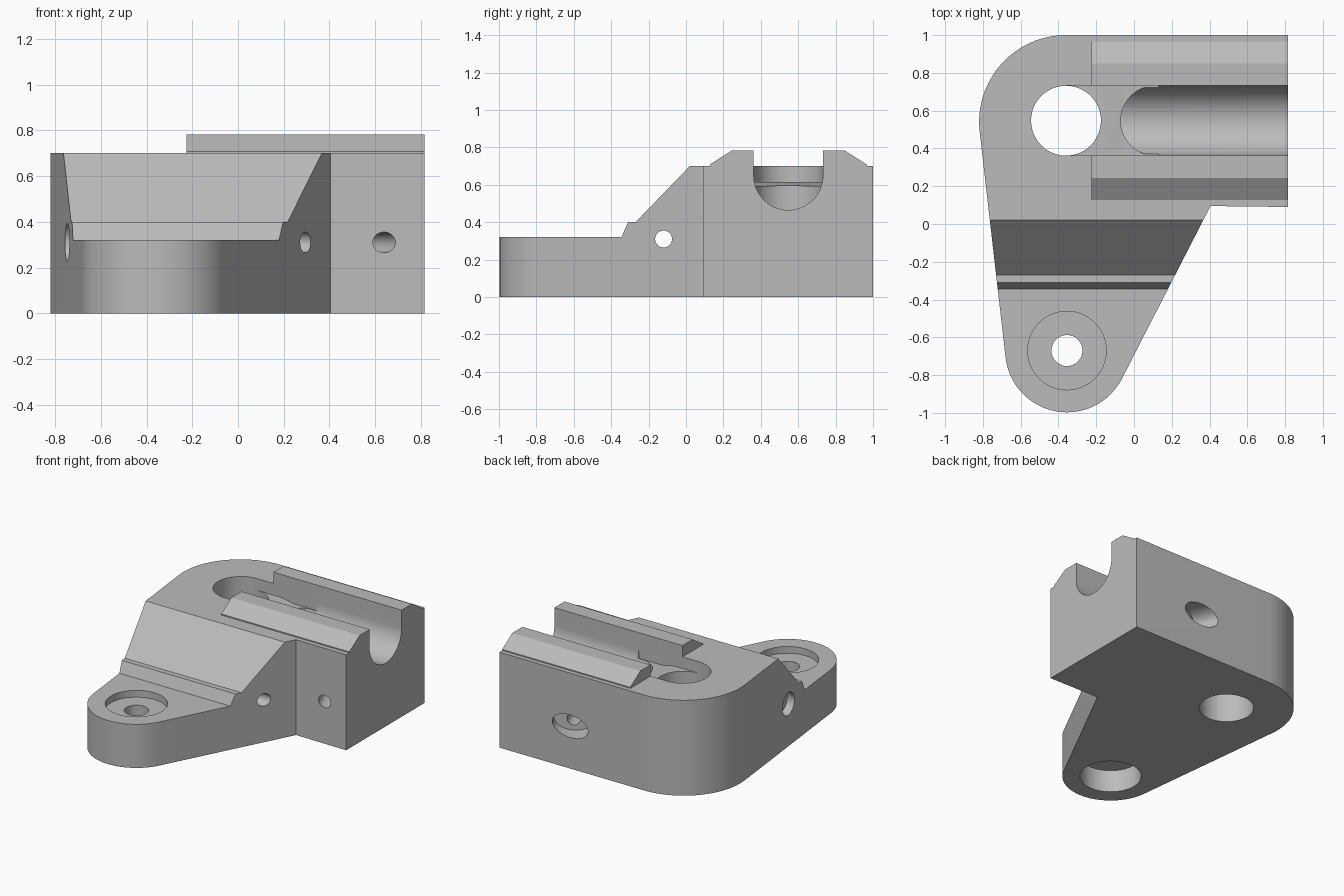
import bpy, bmesh, math
from mathutils import Vector

cube = bpy.data.objects.get("Cube")
if cube:
    bpy.data.objects.remove(cube, do_unlink=True)

grey = bpy.data.materials.new("plain grey")
grey.use_nodes = True
grey.diffuse_color = (0.5, 0.5, 0.5, 1)
grey.node_tree.nodes["Principled BSDF"].inputs["Base Color"].default_value = (0.5, 0.5, 0.5, 1)


def prism(name, points, sweep):
    """Closed solid made by sweeping a planar outline along a vector."""
    bm = bmesh.new()
    face = bm.faces.new([bm.verts.new(p) for p in points])
    ext = bmesh.ops.extrude_face_region(bm, geom=[face])
    moved = [v for v in ext["geom"] if isinstance(v, bmesh.types.BMVert)]
    bmesh.ops.translate(bm, vec=sweep, verts=moved)
    bmesh.ops.recalc_face_normals(bm, faces=bm.faces)
    mesh = bpy.data.meshes.new(name)
    bm.to_mesh(mesh)
    bm.free()
    mesh.materials.append(grey)
    obj = bpy.data.objects.new(name, mesh)
    bpy.context.collection.objects.link(obj)
    return obj


def plan(name, pts, z0, z1):
    return prism(name, [(x, y, z0) for x, y in pts], (0, 0, z1 - z0))


def side(name, pts, x0, x1):
    return prism(name, [(x0, y, z) for y, z in pts], (x1 - x0, 0, 0))


def arc(cx, cy, r, a0, a1, n=32):
    angles = [math.radians(a0 + (a1 - a0) * i / n) for i in range(n + 1)]
    return [(cx + r * math.cos(a), cy + r * math.sin(a)) for a in angles]


def rod(name, start, end, r, wide=1.0):
    """Round bar between two points, optionally widened sideways."""
    start, end = Vector(start), Vector(end)
    axis = end - start
    across = axis.normalized().cross(Vector((0, 0, 1)))
    if across.length < 0.01:
        across = Vector((1, 0, 0))
    across.normalize()
    up = across.cross(axis.normalized())
    ring = [start + across * u * wide + up * v for u, v in arc(0, 0, r, 0, 360, 48)[:-1]]
    return prism(name, ring, axis)


def combine(target, other, operation):
    mod = target.modifiers.new("combine", "BOOLEAN")
    mod.operation = operation
    mod.solver = "EXACT"
    mod.object = other
    bpy.context.view_layer.objects.active = target
    bpy.ops.object.modifier_apply(modifier=mod.name)
    bpy.data.objects.remove(other, do_unlink=True)


# Plan outline: rounded rear corner, tapering to a rounded front lug
outline = [(0.815, 0.09), (0.815, 1.0)]
outline += arc(-0.36, 0.54, 0.46, 90, 186.7)
outline += arc(-0.355, -0.67, 0.327, 186.7, 333)
outline += [(0.405, 0.095)]
body = plan("bracket_body", outline, 0, 0.9)

# Stepped and sloped side profile
combine(body, side("profile", [(-1.1, 0), (1.1, 0), (1.1, 0.7), (0.02, 0.7), (-0.27, 0.4),
                               (-0.31, 0.4), (-0.345, 0.32), (-1.1, 0.32)], -1, 1), "INTERSECT")

# Bevelled rails either side of the channel
CY, R = 0.547, 0.185
for s in (-1, 1):
    rail = [(CY + s * d, z) for d, z in ((0.15, 0.65), (0.15, 0.783), (0.303, 0.783),
                                         (0.42, 0.708), (0.42, 0.65))]
    combine(body, side("rail", rail, -0.225, 0.815), "UNION")

# Round-bottomed channel with a rounded inner end
slot = side("slot", [(CY - R, 0.95)] + arc(CY, 0.65, R, 180, 360) + [(CY + R, 0.95)], -0.3, 1)
stadium = arc(0.115, CY, R + 0.0005, 90, 270) + [(1.1, CY - R - 0.0005), (1.1, CY + R + 0.0005)]
combine(slot, plan("slot_end", stadium, 0.3, 1.1), "INTERSECT")
combine(body, slot, "DIFFERENCE")

# Shallow passage from the round well to the channel
passage = [(-0.36, 0.615), (-0.155, 0.615), (-0.06, 0.595), (0.13, 0.595), (0.13, 0.95), (-0.36, 0.95)]
combine(body, prism("passage", [(x, CY - R, z) for x, z in passage], (0, 2 * R, 0)), "DIFFERENCE")

# Vertical well, lug bolt hole and its counterbores, cross holes
lug = (-0.355, -0.67)
tilt_back, tilt_front = Vector((0.24, 1.0, 0.31)), Vector((0.64, 0.09, 0.31))
along = (tilt_front - tilt_back).normalized()
cutters = [
    rod("well", (-0.36, CY, -0.1), (-0.36, CY, 1), R),
    rod("lug_hole", (*lug, -0.1), (*lug, 0.5), 0.082),
    rod("lug_top_bore", (*lug, 0.27), (*lug, 0.5), 0.208),
    rod("lug_bottom_bore", (*lug, -0.1), (*lug, 0.165), 0.208),
    rod("cross_hole", (-1, -0.12, 0.31), (1, -0.12, 0.31), 0.045),
    rod("cross_bore", (-1, -0.12, 0.31), (-0.68, -0.12, 0.31), 0.083),
    rod("tilted_hole", tilt_back - along * 0.2, tilt_front + along * 0.2, 0.045),
    rod("tilted_bore", tilt_back - along * 0.2, tilt_back + along * 0.12, 0.083, 1.6),
]
for cutter in cutters:
    combine(body, cutter, "DIFFERENCE")

# Smooth the curved walls, keep the machined edges crisp
bpy.ops.object.select_all(action="DESELECT")
body.select_set(True)
bpy.context.view_layer.objects.active = body
bpy.ops.object.shade_smooth_by_angle(angle=math.radians(20))
